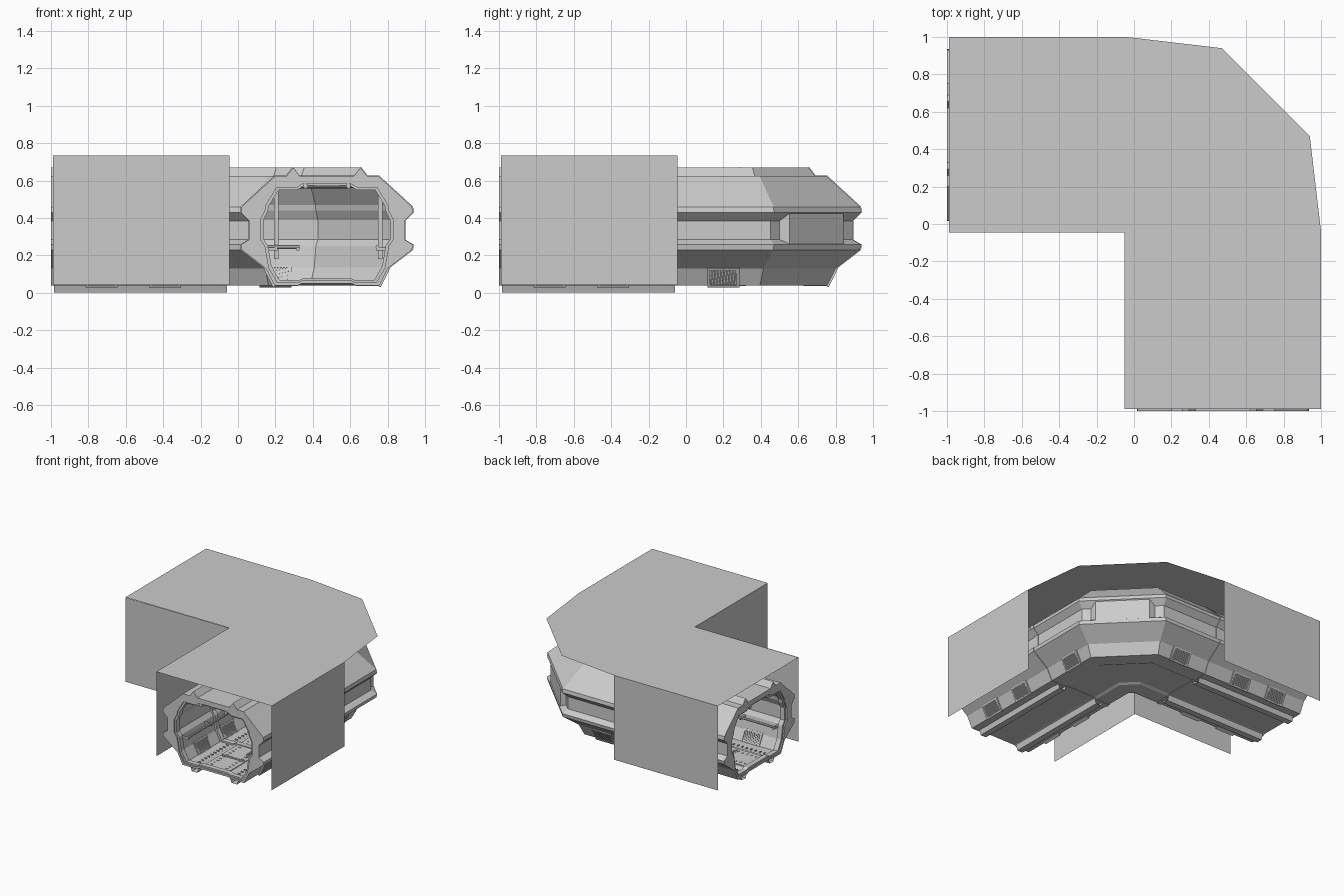
import bpy, bmesh, math
from mathutils import Vector

if "Cube" in bpy.data.objects:
    bpy.data.objects.remove(bpy.data.objects["Cube"])

C = 0.475                      # cross-section centre line
K = math.tan(math.pi / 8)      # mitre of each 45 degree bend


def swap(u, v, z, arm):
    # arm 0 runs along -y, arm 1 is its mirror along -x
    return (u, v, z) if arm == 0 else (v, u, z)


def bend(u):
    return min(u, 0.47 - (0.935 - u) * K)


def ring(prof, st):
    arm, v = st
    return [swap(u, bend(u) if v is None else v, z, arm) for u, z in prof]


FULL = [(0, -1.0), (0, None), (1, None), (1, -1.0)]


def finish(name, bm, weld=True):
    if weld:
        bmesh.ops.remove_doubles(bm, verts=bm.verts, dist=1e-5)
    bmesh.ops.recalc_face_normals(bm, faces=bm.faces)
    me = bpy.data.meshes.new(name)
    bm.to_mesh(me)
    bm.free()
    ob = bpy.data.objects.new(name, me)
    bpy.context.collection.objects.link(ob)
    return ob


def loft(bm, rings, closed=True):
    rows = [[bm.verts.new(p) for p in r] for r in rings]
    for a, b in zip(rows, rows[1:]):
        n = len(a)
        for i in range(n if closed else n - 1):
            j = (i + 1) % n
            bm.faces.new((a[i], a[j], b[j], b[i]))
    return rows


def tube(bm, outer, inner, stations):
    # hollow section: outer skin, inner skin and end faces
    o = loft(bm, [ring(outer, s) for s in stations])
    i = loft(bm, [ring(inner, s) for s in stations])
    for k in (0, -1):
        n = len(o[k])
        for a in range(n):
            b = (a + 1) % n
            bm.faces.new((o[k][a], o[k][b], i[k][b], i[k][a]))


def box(bm, c, ax, ay, az):
    # box from a centre and three half-axis vectors
    c, ax, ay, az = map(Vector, (c, ax, ay, az))
    lo, hi = loft(bm, [[c + ax * i + ay * j + az * k for i, j in
                        ((-1, -1), (1, -1), (1, 1), (-1, 1))] for k in (-1, 1)])
    bm.faces.new(lo)
    bm.faces.new(hi)


def arm_box(bm, arm, u, v, z, hu, hv, hz):
    box(bm, swap(u, v, z, arm), swap(hu, 0, 0, arm), swap(0, hv, 0, arm), (0, 0, hz))


def mirror(half):
    return half + [(2 * C - u, z) for u, z in reversed(half[1:-1])]


def scaled(prof, f):
    return [(C + (u - C) * f, 0.345 + (z - 0.345) * f) for u, z in prof]


# outer casing: roof plate and the straight walls
foot = [(-1, 1), (-.04, 1), (.47, .94), (.94, .47), (1, -.04), (1, -.99),
        (-.05, -.99), (-.05, -.045), (-.99, -.045), (-.99, 1)]
foot = [(-.99, 1)] + foot[1:9]
bm = bmesh.new()
bm.faces.new([bm.verts.new((x, y, .735)) for x, y in foot])
finish("casing_roof", bm)
for name, u in (("casing_outer_walls", 1.0), ("casing_inner_walls", -.048)):
    bm = bmesh.new()
    for arm in (0, 1):
        loft(bm, [[swap(u, v, z, arm) for v in (-.99, -.045)] for z in (.042, .735)], False)
    finish(name, bm)

# corridor shell
outer = mirror([(C, .625), (.62, .625), (.655, .67), (.69, .625), (.75, .625),
                (.93, .46), (.935, .43), (.89, .385), (.89, .285), (.935, .258),
                (.93, .23), (.80, .13), (.755, .04), (.63, .04), (.61, .05), (C, .05)])
inner = mirror([(C, .585), (.60, .585), (.64, .56), (.68, .56), (.745, .56),
                (.80, .47), (.805, .44), (.83, .39), (.83, .285), (.805, .25),
                (.80, .22), (.785, .135), (.74, .055), (.63, .055), (.61, .065), (C, .065)])
bm = bmesh.new()
tube(bm, outer, inner, FULL)
finish("corridor_shell", bm)

# ribs around and inside the corridor
bm_out, bm_in = bmesh.new(), bmesh.new()
for arm in (0, 1):
    tube(bm_out, scaled(outer, 1.012), scaled(outer, .99), [(arm, -.10), (arm, -.06)])
    for s in (-.99, -.53, -.08):
        tube(bm_in, scaled(inner, 1.01), scaled(inner, .955), [(arm, s), (arm, s + .04)])
finish("outer_ribs", bm_out)
finish("inner_ribs", bm_in)

# panel bridging the side groove on the chamfered corner
bm = bmesh.new()
c, t, n = Vector((.692, .692, .345)), Vector((-.7071, .7071, 0)), Vector((.7071, .7071, 0))
loft(bm, [[c + t * (s * w) + n * d + Vector((0, 0, h)) for h in (-.088, .088)]
          for s, w, d in ((-1, .25, -.04), (-1, .205, .008), (1, .205, .008), (1, .25, -.04))], False)
finish("corner_panel", bm)

# hollow rails under the straight arms
bm = bmesh.new()
for arm in (0, 1):
    for m in (-1, 1):
        p = [(C + m * u, z) for u, z in ((.14, .045), (.155, .002), (.205, .002), (.22, .045))]
        loft(bm, [ring(p, (arm, -.985)), ring(p, (arm, -.06))], False)
finish("under_rails", bm)

# louvred vents through the lower slopes
bm = bmesh.new()
for arm in (0, 1):
    for side, spots in ((1, (-.73, -.39, .20)), (-1, (-.73, -.39))):
        slope = Vector((side * .0225, .045))
        for v in spots:
            u0, z0 = C + side * .297, .088
            nrm = (side * .016, 0, -.008)
            for k in (-1, 1):
                box(bm, swap(u0, v + k * .078, z0, arm), swap(slope.x, 0, slope.y, arm),
                    swap(0, .007, 0, arm), swap(*nrm, arm))
                box(bm, swap(u0 + slope.x * k, v, z0 + slope.y * k, arm), swap(0, .085, 0, arm),
                    swap(slope.x * .12, 0, slope.y * .12, arm), swap(*nrm, arm))
            for k in range(9):
                box(bm, swap(u0, v - .062 + k * .0155, z0, arm),
                    swap(slope.x * .9, .005, slope.y * .9, arm), swap(0, .004, 0, arm),
                    swap(side * .014, 0, -.007, arm))
finish("slope_vents", bm, False)

# ceiling pipes and wall handrails following the bend
def pipe(u, z, r, n=8):
    return [(u + r * math.cos(2 * math.pi * i / n), z + r * math.sin(2 * math.pi * i / n))
            for i in range(n)]


bm = bmesh.new()
for u in (.36, .59):
    for r in loft(bm, [ring(pipe(u, .572, .014), s) for s in FULL])[::3]:
        bm.faces.new(r)
finish("ceiling_pipes", bm)
bm = bmesh.new()
for arm in (0, 1):
    for u, end in ((.745, .33), (.205, -.02)):
        for r in loft(bm, [ring(pipe(u, .245, .010), (arm, s)) for s in (-.95, end)]):
            bm.faces.new(r)
        for k in range(4):
            v = -.94 + k * (end + .93) / 3
            arm_box(bm, arm, (u + (.80 if u > C else .15)) / 2, v, .235, .035, .008, .008)
finish("handrails", bm)

# upright posts and ceiling light panels
bm = bmesh.new()
for arm in (0, 1):
    arm_box(bm, arm, .76, .205, .37, .012, .012, .19)
finish("wall_posts", bm)
bm = bmesh.new()
for arm in (0, 1):
    for v in (-.75, -.3, .1):
        arm_box(bm, arm, C, v, .58, .07, .13, .012)
finish("ceiling_lights", bm)

# floor plates with tread studs
bm, studs = bmesh.new(), bmesh.new()
for arm in (0, 1):
    for k in range(4):
        v = -.86 + k * .24
        arm_box(bm, arm, C, v, .066, .11, .11, .005)
        for i in range(6):
            for m in (-.18, -.07, .07, .18):
                arm_box(studs, arm, C + m, v - .1 + i * .04, .066 if abs(m) < .1 else .056,
                        .010, .004, .008)
finish("floor_plates", bm)
finish("tread_studs", studs)
